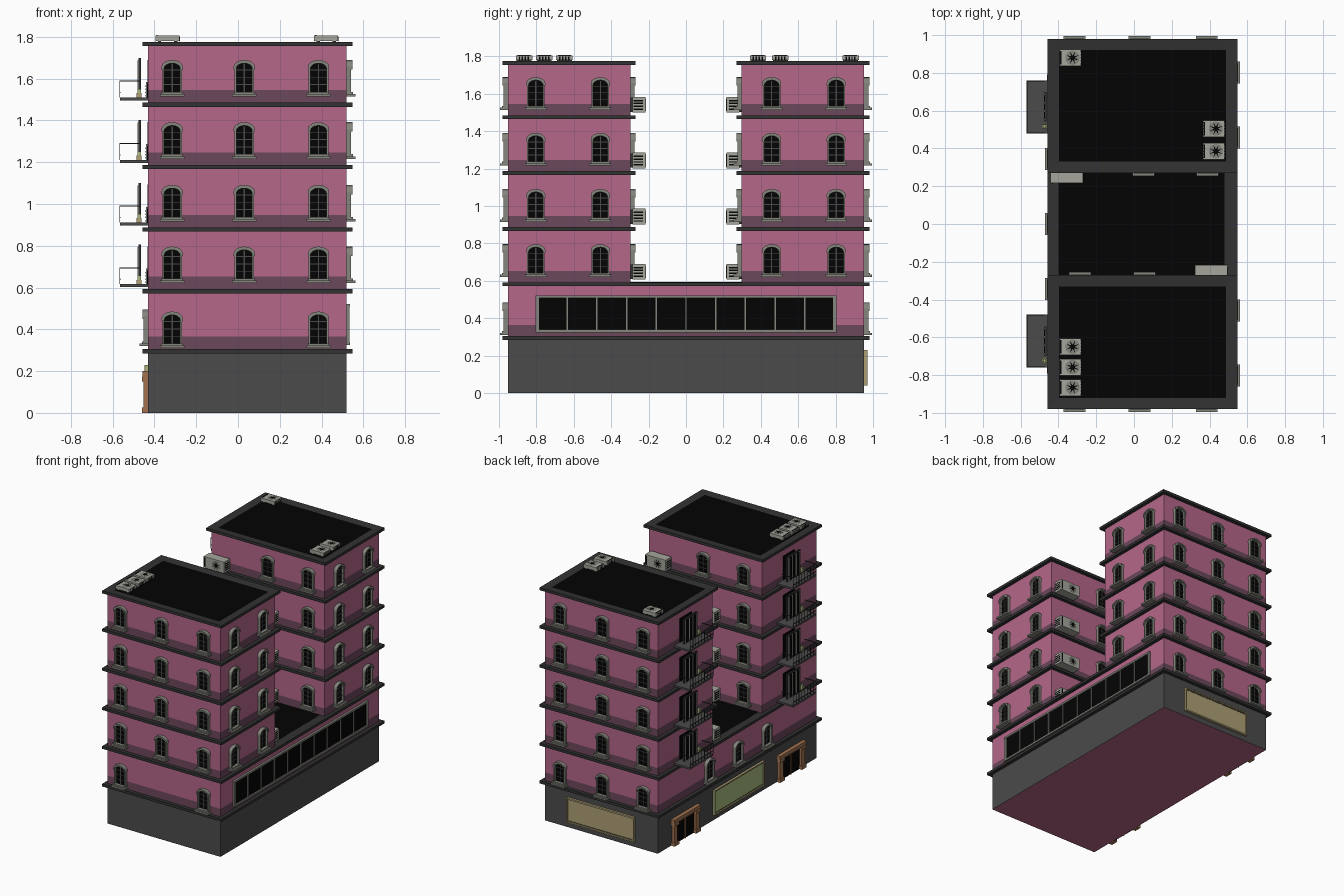
import bpy, bmesh
from math import pi, sin, cos
from mathutils import Matrix, Vector

cube = bpy.data.objects.get("Cube")
if cube:
    bpy.data.objects.remove(cube, do_unlink=True)


def material(name, r, g, b):
    m = bpy.data.materials.new(name)
    m.use_nodes = True
    m.diffuse_color = (r, g, b, 1)
    m.node_tree.nodes["Principled BSDF"].inputs["Base Color"].default_value = (r, g, b, 1)
    return m


PINK = material("pink_wall", .46, .135, .25)
PLUM = material("plum_band", .15, .065, .105)
STONE = material("ground_grey", .07, .07, .07)
LEDGE = material("ledge_grey", .032, .032, .033)
BLACK = material("black", .001, .001, .001)
FRAME = material("frame_grey", .24, .24, .21)
METAL = material("light_metal", .38, .38, .34)
WOOD = material("brown_wood", .36, .17, .08)
GREEN = material("soft_green", .41, .51, .22)
TAN = material("tan", .42, .345, .175)


class Part:
    """Collects coloured pieces; local -y is the outward direction."""

    def __init__(self):
        self.bm, self.mats = bmesh.new(), []

    def slot(self, mat):
        if mat not in self.mats:
            self.mats.append(mat)
        return self.mats.index(mat)

    def box(self, mat, x, y, z):
        size = Vector((x[1] - x[0], y[1] - y[0], z[1] - z[0]))
        mid = Vector((x[0] + x[1], y[0] + y[1], z[0] + z[1])) / 2
        m = Matrix.Translation(mid) @ Matrix.Diagonal(size).to_4x4()
        verts = bmesh.ops.create_cube(self.bm, size=1, matrix=m)["verts"]
        faces = {f for v in verts for f in v.link_faces}
        for f in faces:
            f.material_index = self.slot(mat)
            f.normal_update()
        return faces

    def polygon(self, mat, pts, y):
        f = self.bm.faces.new([self.bm.verts.new((px, y, pz)) for px, pz in pts])
        f.material_index = self.slot(mat)

    def band(self, mat, outer, inner, y0, y1):
        # Hollow strip between two outlines, from depth y0 to y1
        v = [[self.bm.verts.new((px, y, pz)) for px, pz in line]
             for line, y in ((outer, y0), (outer, y1), (inner, y1), (inner, y0))]
        for a, b in ((0, 1), (1, 2), (2, 3)):
            for i in range(len(outer) - 1):
                f = self.bm.faces.new((v[a][i], v[a][i + 1], v[b][i + 1], v[b][i]))
                f.material_index = self.slot(mat)

    def mesh(self, name):
        self.bm.normal_update()
        me = bpy.data.meshes.new(name)
        self.bm.to_mesh(me)
        self.bm.free()
        for m in self.mats:
            me.materials.append(m)
        return me


def place(name, me, loc=(0, 0, 0), turn=0, tilt=0):
    ob = bpy.data.objects.new(name, me)
    ob.location, ob.rotation_euler = loc, (tilt, 0, turn)
    bpy.context.collection.objects.link(ob)


X0, X1, Y1, IN = -.43, .52, .953, .297
LEVELS = [.285, .572, .867, 1.167, 1.465, 1.755]
T, OVER, BAND = .02, .027, .06
FRONT, LEFT, BACK, RIGHT = 0, pi / 2, pi, -pi / 2


# Walls: one box per block, cut into plain and plum bands by height
def block(name, y0, y1, z0, z1):
    p = Part()
    p.box(PINK, (X0, X1), (y0, y1), (z0, z1))
    for z in [l + k for l in LEVELS for k in (T / 2, T + BAND)]:
        if z0 < z < z1:
            bmesh.ops.bisect_plane(p.bm, geom=p.bm.verts[:] + p.bm.edges[:] + p.bm.faces[:],
                                   plane_co=(0, 0, z), plane_no=(0, 0, 1))
    p.bm.normal_update()
    for f in p.bm.faces:
        z = f.calc_center_median().z
        if abs(f.normal.z) > .5:
            continue
        if z < LEVELS[0] + T / 2:
            f.material_index = p.slot(STONE)
        elif any(l < z < l + T + BAND for l in LEVELS):
            f.material_index = p.slot(PLUM)
    place(name, p.mesh(name))


def ledge(name, y0, y1, z, roof=False):
    p = Part()
    faces = p.box(LEDGE, (X0 - OVER, X1 + OVER), (y0, y1), (z, z + T))
    if roof:
        top = max(faces, key=lambda f: f.calc_center_median().z)
        bmesh.ops.inset_individual(p.bm, faces=[top], thickness=.06, depth=-.005,
                                   use_even_offset=True)
        top.material_index = p.slot(BLACK)
    place(name, p.mesh(name))


block("podium", -Y1, Y1, 0, LEVELS[1] + T / 2)
for z in LEVELS[:2]:
    ledge("podium_ledge", -Y1 - OVER, Y1 + OVER, z)
for side, s in (("front", -1), ("back", 1)):
    a, b = sorted((s * Y1, s * IN))
    block(side + "_tower", a, b, LEVELS[1], LEVELS[5] + T / 4)
    for z in LEVELS[2:]:
        ledge(side + "_tower_ledge", a - OVER, b + OVER, z, z == LEVELS[5])
p = Part()
p.box(BLACK, (X0 + .03, X1 - .04), (-IN, IN), (LEVELS[1] + T / 2, LEVELS[1] + T + .001))
place("terrace_floor", p.mesh("terrace_floor"))


# Arched window with sill, hood, panes and glazing bars
def arch(half, z0, spring, rise, n=8):
    curve = [(half * cos(pi * i / n), spring + rise * sin(pi * i / n)) for i in range(n + 1)]
    return [(half, z0)] + curve + [(-half, z0)]


p = Part()
inner = arch(.038, .01, .135, .024)
p.polygon(BLACK, inner, -.006)
p.band(FRAME, arch(.047, .01, .14, .03), inner, 0, -.022)
p.band(FRAME, arch(.051, .13, .143, .032), arch(.042, .13, .139, .026), 0, -.027)
p.box(FRAME, (-.058, .058), (-.042, 0), (0, .012))
p.box(FRAME, (-.05, .05), (-.03, 0), (.012, .022))
p.box(STONE, (-.003, .003), (-.011, -.004), (.02, .155))
for z in (.055, .09, .125):
    p.box(STONE, (-.038, .038), (-.011, -.004), (z, z + .004))
window = p.mesh("arched_window")

FLOORS = [l + T + .029 for l in LEVELS[1:5]]
LOW = LEVELS[0] + T + .005
COLS = (-.315, .03, .385)
for x in COLS:
    for z in [LOW] + FLOORS:
        if not (z == LOW and x == COLS[1]):
            place("front_window", window, (x, -Y1, z), FRONT)
        place("back_window", window, (x, Y1, z), BACK)
for y in (-.345, 0, .345):
    place("podium_window", window, (X0, y, LOW + .01), RIGHT)
for z in FLOORS:
    for y in (-.803, -.458, .458, .803):
        place("left_window", window, (X1, y, z), LEFT)
    for x in (-.285, .055):
        place("front_court_window", window, (x, -IN, z), BACK)
    for x in (.05, .39):
        place("back_court_window", window, (x, IN, z), FRONT)

# Long window strip on the podium
p = Part()
p.box(BLACK, (-.795, .795), (-.006, 0), (.335, .515))
for z in (.325, .508):
    p.box(FRAME, (-.805, .805), (-.016, 0), (z, z + .014))
for i in range(11):
    x = (i - 5) * .159
    w = .01 if i in (0, 10) else .004
    p.box(FRAME, (x - w, x + w), (-.014, 0), (.33, .515))
place("strip_window", p.mesh("strip_window"), (X1, 0, 0), LEFT)


# Fan units: wall and roof versions share one builder
def fan_unit(name, w, d, h, r, cx):
    p = Part()
    p.box(METAL, (-w / 2, w / 2), (-d, -.01), (0, h))
    for x in (-w / 3, w / 3):
        p.box(LEDGE, (x - .008, x + .008), (-.014, 0), (h * .05, h * .95))
    ring = [(cx + r * cos(i * pi / 12), h / 2 + r * sin(i * pi / 12)) for i in range(24)]
    p.polygon(FRAME, ring, -d - .001)
    star = [(cx + k * cos(i * pi / 8), h / 2 + k * sin(i * pi / 8))
            for i in range(16) for k in [r * (.95 if i % 2 else .3)]]
    p.polygon(BLACK, star, -d - .003)
    for i in range(4):
        z = h * (.18 + .18 * i)
        for s in (-1, 1):
            x = s * w / 2
            p.box(BLACK, (x - .001, x + .001), (-d * .85, -d * .22), (z, z + h * .09))
    p.box(BLACK, (-w * .47, -w * .41), (-d - .002, -d), (h * .1, h * .9))
    return p.mesh(name)


wall_unit = fan_unit("wall_fan_unit", .172, .08, .085, .036, .02)
roof_unit = fan_unit("roof_fan_unit", .115, .036, .088, .038, .012)
for l in LEVELS[1:5]:
    place("court_fan_unit", wall_unit, (.41, -IN, l + .034), BACK)
    place("court_fan_unit", wall_unit, (-.355, IN, l + .034), FRONT)
for x, y in ((-.337, .88), (.422, .505), (.422, .385), (-.337, -.65), (-.337, -.758), (-.337, -.866)):
    place("roof_fan_unit", roof_unit, (x, y - .044, LEVELS[5] + T - .005), tilt=-pi / 2)

# Balcony with railing, planter and a glazed door standing off the wall
p = Part()
p.box(STONE, (-.14, .14), (-.135, 0), (0, .014))
for x in (-.14, .135):
    p.box(LEDGE, (x, x + .005), (-.138, -.04), (.09, .095))
for z in (.035, .09):
    p.box(LEDGE, (-.14, .14), (-.138, -.133), (z, z + .005))
for i in range(9):
    x = -.1375 + i * .0344
    p.box(LEDGE, (x - .0015, x + .0015), (-.137, -.134), (.014, .092))
p.box(BLACK, (-.07, .07), (-.004, 0), (.014, .195))
p.box(LEDGE, (-.078, .078), (-.045, -.034), (.012, .204))
p.box(BLACK, (-.065, .065), (-.047, -.045), (.02, .19))
for x in (-.068, -.022, .022, .068):
    p.box(METAL, (x - .005, x + .005), (-.05, -.045), (.016, .192))
p.box(TAN, (.09, .115), (-.056, -.031), (.014, .035))
p.box(GREEN, (.094, .111), (-.052, -.035), (.035, .055))
balcony = p.mesh("balcony")
for l in LEVELS[1:5]:
    for y in (-.62, .62):
        place("balcony", balcony, (X0, y, l + .03), RIGHT)

# Entrance doors
p = Part()
p.box(BLACK, (-.11, .11), (-.006, 0), (0, .17))
for s in (-1, 1):
    for w, d, z0, z1 in ((.02, .022, 0, .17), (.027, .03, 0, .025), (.027, .03, .15, .175)):
        p.box(WOOD, (s * .13 - w, s * .13 + w), (-d, 0), (z0, z1))
p.box(WOOD, (-.003, .003), (-.011, 0), (0, .16))
p.box(WOOD, (-.16, .16), (-.028, 0), (.172, .2))
p.box(WOOD, (-.11, .11), (-.014, 0), (.155, .172))
door = p.mesh("entrance_door")
for y in (-.635, .635):
    place("entrance_door", door, (X0, y, 0), RIGHT)


# Framed ground floor panels
def panel(name, mat, half, loc, turn):
    p = Part()
    p.box(mat, (-half, half), (-.008, 0), (.04, .23))
    for z in (.04, .221):
        p.box(TAN, (-half, half), (-.017, 0), (z, z + .009))
    for x in (-half, half - .009):
        p.box(TAN, (x, x + .009), (-.017, 0), (.04, .23))
    for z in (.053, .214):
        p.box(LEDGE, (-half + .014, half - .014), (-.01, 0), (z, z + .003))
    place(name, p.mesh(name), loc, turn)


panel("green_panel", GREEN, .3, (X0, -.01, 0), RIGHT)
panel("tan_panel", TAN, .285, (.045, Y1, 0), BACK)
